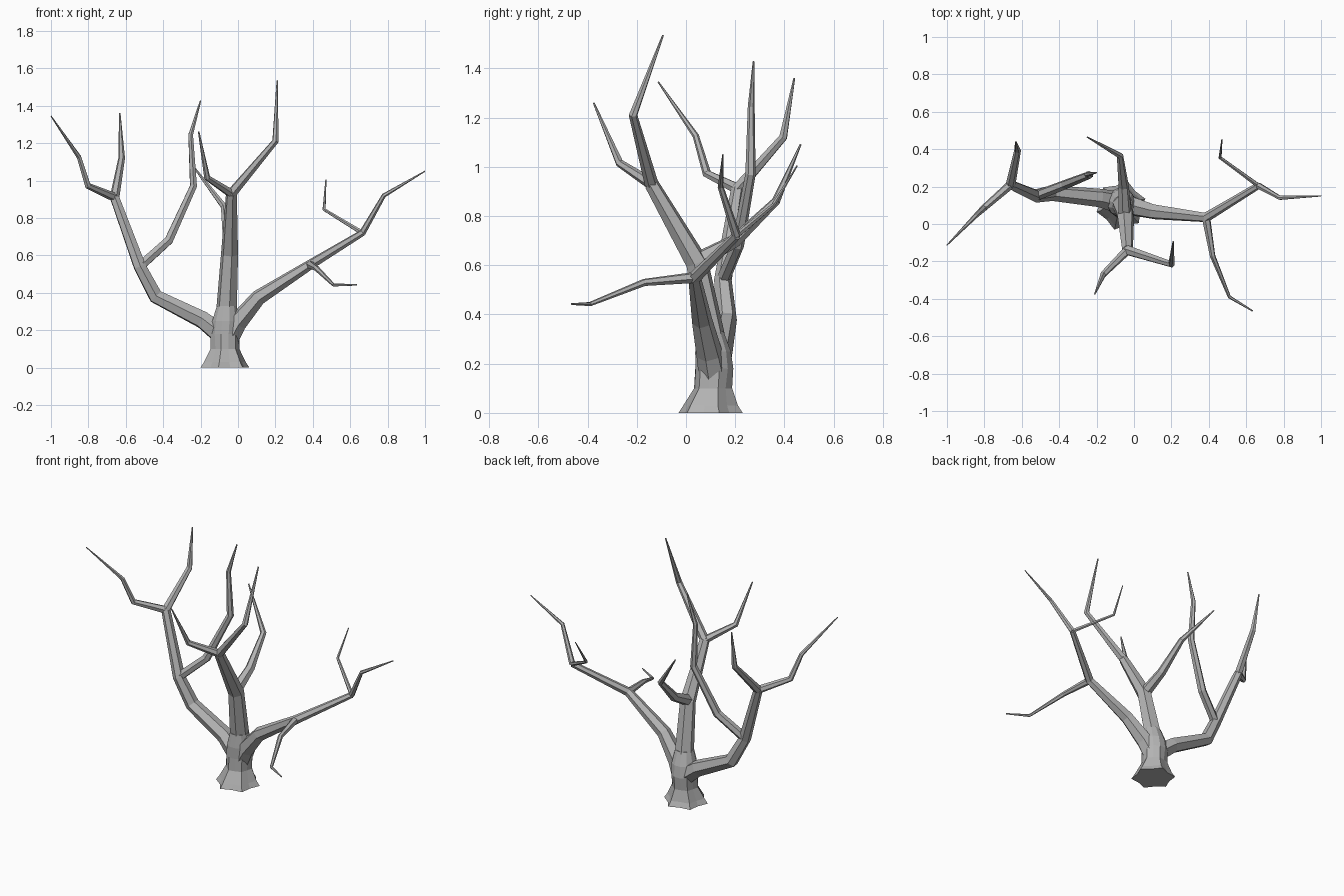
import bpy, bmesh, math
from mathutils import Vector

cube = bpy.data.objects.get("Cube")
if cube:
    bpy.data.objects.remove(cube, do_unlink=True)

bark = bpy.data.materials.new("grey bark")
bark.use_nodes = True
GREY = (0.45, 0.45, 0.45, 1)
bark.diffuse_color = GREY
bark.node_tree.nodes["Principled BSDF"].inputs["Base Color"].default_value = GREY


def skin_rings(name, rings):
    """Flat-faced tube through a list of equal-sized rings, closed at both ends."""
    bm = bmesh.new()
    loops = [[bm.verts.new(p) for p in ring] for ring in rings]
    n = len(loops[0])
    for a, b in zip(loops, loops[1:]):
        for i in range(n):
            j = (i + 1) % n
            bm.faces.new((a[i], a[j], b[j], b[i]))
    bm.faces.new(loops[0][::-1])
    bm.faces.new(loops[-1])
    bmesh.ops.recalc_face_normals(bm, faces=bm.faces)
    mesh = bpy.data.meshes.new(name)
    bm.to_mesh(mesh)
    bm.free()
    mesh.materials.append(bark)
    obj = bpy.data.objects.new(name, mesh)
    bpy.context.collection.objects.link(obj)


def branch(name, path, sides=6):
    """Tapered limb; each path entry is (x, y, z, radius)."""
    pts = [Vector(p[:3]) for p in path]
    dirs = [(b - a).normalized() for a, b in zip(pts, pts[1:])]
    side = dirs[0].orthogonal().normalized()
    previous = dirs[0]
    rings = []
    for i, p in enumerate(pts):
        tangent = (dirs[max(i - 1, 0)] + dirs[min(i, len(dirs) - 1)]).normalized()
        side = previous.rotation_difference(tangent) @ side
        previous = tangent
        other = tangent.cross(side)
        turn = [math.tau * k / sides for k in range(sides)]
        rings.append([p + path[i][3] * (math.cos(t) * side + math.sin(t) * other) for t in turn])
    skin_rings(name, rings)


# Trunk with flared, lobed roots: (x, y, z, radius, lobe depth)
TRUNK = [(-.07, .10, 0, .135, .2), (-.07, .10, .03, .115, .18), (-.07, .11, .10, .08, .1),
         (-.07, .115, .18, .08, .03), (-.065, .11, .25, .075, 0), (-.06, .10, .33, .055, 0)]
trunk_rings = []
for x, y, z, r, lobe in TRUNK:
    ring = []
    for k in range(12):
        a = math.tau * (k + .5) / 12
        rr = r * (1 - lobe * (k % 2))
        ring.append((x + rr * math.cos(a), y + rr * math.sin(a), z))
    trunk_rings.append(ring)
skin_rings("trunk", trunk_rings)

# Middle limb and its forks
MID_FORK = (-.035, -.14, .93)
branch("middle_limb", [(-.065, .11, .22, .068), (-.06, .10, .33, .056), (-.045, .045, .61, .047),
                       (*MID_FORK, .03)])
branch("middle_left_twig", [(*MID_FORK, .028), (.2, -.215, 1.21, .018), (.21, -.093, 1.535, .004)])
branch("middle_right_twig", [(*MID_FORK, .024), (-.165, -.27, 1.015, .017), (-.21, -.375, 1.26, .004)])
branch("back_branch", [(-.048, .05, .62, .036), (-.055, .2, .7, .028), (-.075, .365, .86, .018),
                       (-.25, .465, 1.09, .004)])

# Left limb and its forks
LEFT_FORK = (.385, .035, .55)
LEFT_TOP = (.665, .205, .72)
branch("left_limb", [(-.05, .11, .16, .06), (-.005, .095, .24, .054), (.11, .065, .375, .042),
                     (*LEFT_FORK, .027), (*LEFT_TOP, .018)])
branch("left_outer_twig", [(*LEFT_TOP, .018), (.78, .14, .92, .012), (1, .15, 1.05, .003)])
branch("left_back_twig", [(*LEFT_TOP, .013), (.46, .355, .845, .009), (.47, .452, 1.005, .003)])
branch("left_front_twig", [(*LEFT_FORK, .023), (.42, -.17, .53, .015), (.51, -.39, .442, .009),
                           (.635, -.465, .442, .004)])

# Right limb and its forks
RIGHT_FORK = (-.525, .15, .54)
RIGHT_TOP = (-.66, .21, .91)
branch("right_limb", [(-.08, .115, .17, .06), (-.19, .14, .255, .05), (-.44, .165, .38, .042),
                      (*RIGHT_FORK, .036), (*RIGHT_TOP, .027)])
branch("right_back_twig", [(*RIGHT_TOP, .026), (-.622, .395, 1.12, .018), (-.632, .44, 1.36, .004)])
branch("right_outer_twig", [(*RIGHT_TOP, .024), (-.803, .085, .972, .018), (-.85, .04, 1.125, .013),
                            (-1, -.113, 1.345, .003)])
branch("right_inner_branch", [(*RIGHT_FORK, .028), (-.37, .21, .68, .026), (-.238, .262, .97, .021),
                              (-.253, .265, 1.245, .014), (-.2, .275, 1.428, .004)])
